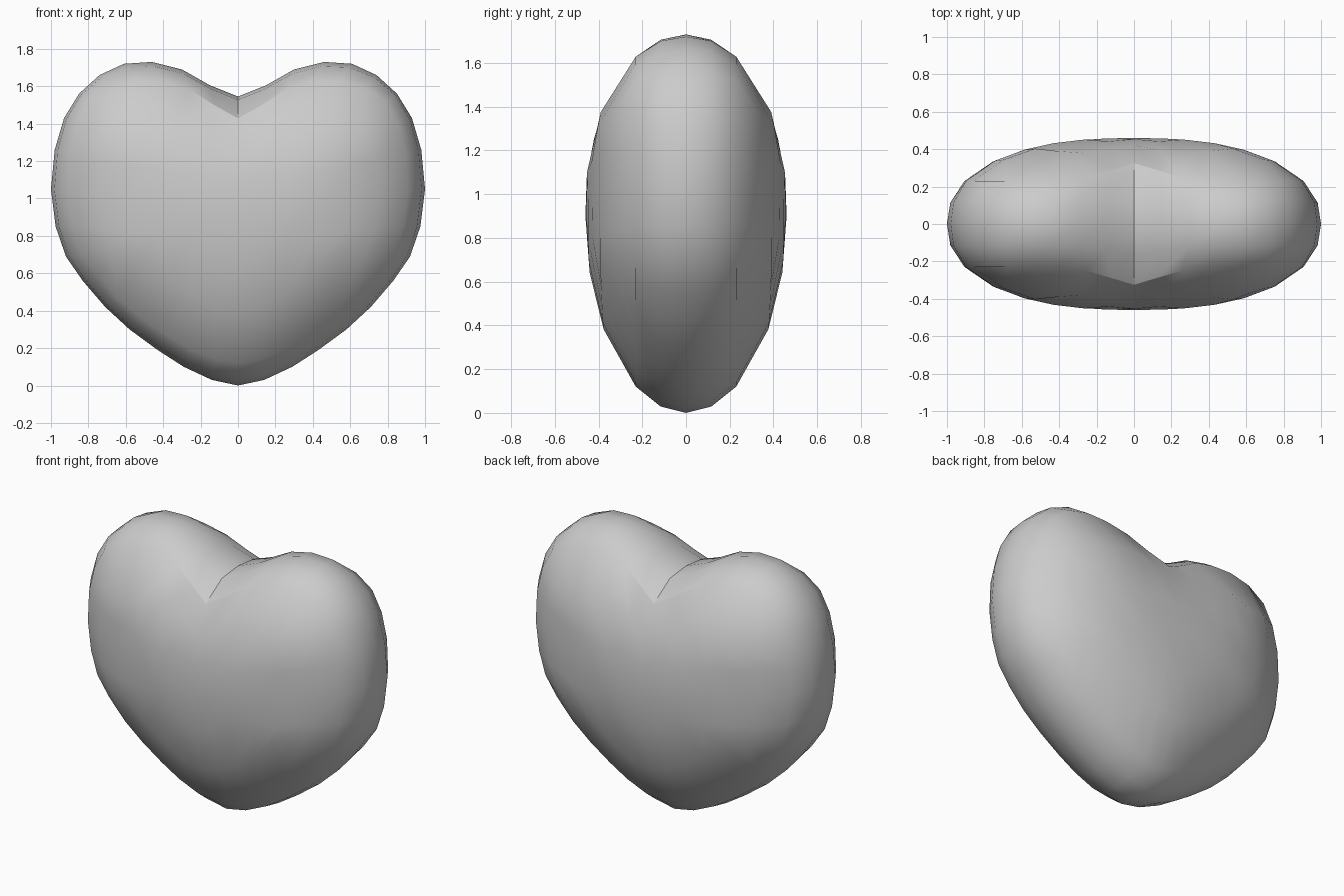
import bpy, bmesh, math

if "Cube" in bpy.data.objects:
    bpy.data.objects.remove(bpy.data.objects["Cube"])

# Right half outline from cleft to tip: x, z, fullness of the cross-section
HALF = [(0, 1.545, 2.6), (.15, 1.605, 2.4), (.30, 1.69, 2.15), (.46, 1.73, 2.05),
        (.61, 1.72, 2.15), (.74, 1.66, 2.4), (.85, 1.56, 2.6), (.93, 1.43, 2.5),
        (.98, 1.26, 2.4), (1, 1.05, 2.3), (.975, .85, 2.3), (.92, .69, 2.35),
        (.83, .56, 2.35), (.71, .42, 2.3), (.58, .30, 2.2), (.43, .19, 2.15),
        (.29, .10, 2.1), (.14, .03, 2.05), (0, 0, 2)]
OUT = HALF + [(-x, z, p) for x, z, p in HALF[-2:0:-1]]
N = len(OUT)
DEPTH, MID = .46, .9
W, H = 12, 6          # faces across and up each cheek


def outline(k):
    i = math.floor(k)
    f = k - i
    a, b = OUT[i % N], OUT[(i + 1) % N]
    return [a[n] + (b[n] - a[n]) * f for n in range(3)]


def rim_y(k):
    k %= N
    return .23 + .095 * max(0, 1 - min(k, N - k) / 2.5)


def shrink(y, p):
    return max(0, 1 - (abs(y) / DEPTH) ** p) ** (1 / p)


def place(k, s):
    x, z, p = outline(k)
    return x * s, MID + (z - MID) * s, p


def cheek(u, v):
    """Point on the front cheek for u, v in -1..1."""
    r = max(abs(u), abs(v))
    if r < 1e-6:
        return 0, DEPTH, MID
    a, b = u / r, v / r
    if b > .99999:
        k = a * 6
    elif a > .99999:
        k = 9 - b * 3
    elif b < -.99999:
        k = 18 - a * 6
    else:
        k = 27 + b * 3
    k %= N
    s = r * shrink(rim_y(k), outline(k)[2])
    x, z, p = place(k, s)
    return x, DEPTH * (1 - s ** p) ** (1 / p), z


bm = bmesh.new()

# Front and back cheeks
for side in (-1, 1):
    g = []
    for j in range(H + 1):
        pts = [cheek(2 * i / W - 1, 2 * j / H - 1) for i in range(W + 1)]
        g.append([bm.verts.new((x, side * y, z)) for x, y, z in pts])
    for j in range(H):
        for i in range(W):
            bm.faces.new((g[j][i], g[j][i + 1], g[j + 1][i + 1], g[j + 1][i]))

# Rim band joining the cheeks
rings = []
for t in (-1, -.5, 0, .5, 1):
    ring = []
    for k in range(N):
        y = t * rim_y(k)
        x, z, p = place(k, shrink(y, OUT[k][2]))
        ring.append(bm.verts.new((x, y, z)))
    rings.append(ring)
for a, b in zip(rings, rings[1:]):
    for k in range(N):
        m = (k + 1) % N
        bm.faces.new((a[k], a[m], b[m], b[k]))

bmesh.ops.remove_doubles(bm, verts=bm.verts, dist=.001)
bmesh.ops.recalc_face_normals(bm, faces=bm.faces)
me = bpy.data.meshes.new("heart")
bm.to_mesh(me)
bm.free()
heart = bpy.data.objects.new("heart", me)
bpy.context.collection.objects.link(heart)
bpy.context.view_layer.objects.active = heart
heart.select_set(True)
bpy.ops.object.shade_smooth_by_angle(angle=math.radians(30))
